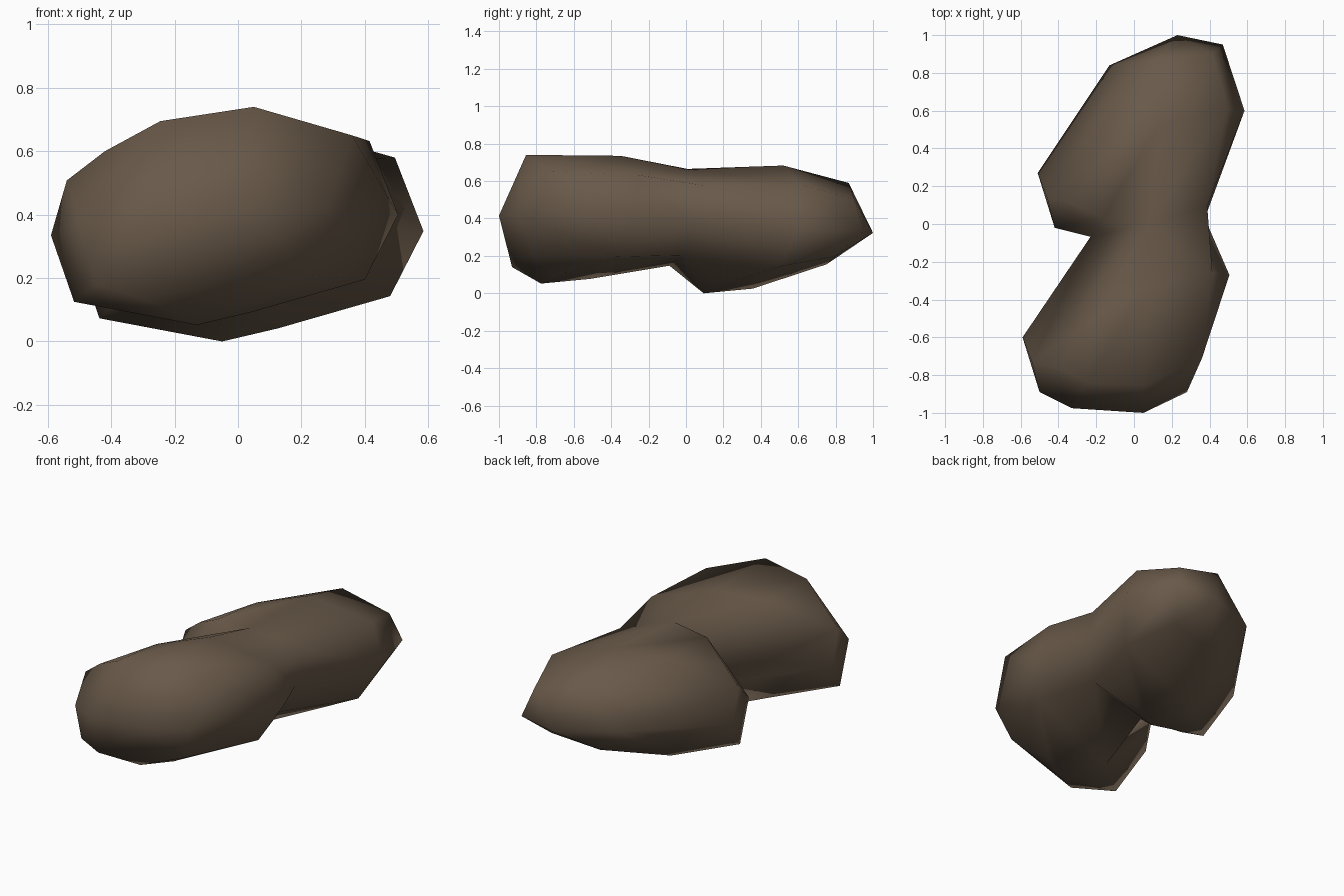
import bpy, bmesh
from mathutils import Vector

if "Cube" in bpy.data.objects:
    bpy.data.objects.remove(bpy.data.objects["Cube"])

# one muted brown colour for the stone
stone = bpy.data.materials.new("brown stone")
stone.diffuse_color = (0.14, 0.10, 0.067, 1)
stone.use_nodes = True
stone.node_tree.nodes["Principled BSDF"].inputs["Base Color"].default_value = stone.diffuse_color

# corner points of one boulder, wrapped with a convex hull
FRONT_END = [(0.05, -0.855, 0.74), (0.36, -0.71, 0.65), (0.28, -0.89, 0.42),
             (0.22, -0.82, 0.21), (-0.313, -0.93, 0.14), (-0.33, -0.975, 0.38),
             (0.05, -1.0, 0.415)]
BACK_END = [(0.03, 0.0, 0.642), (0.335, 0.03, 0.555), (0.39, 0.08, 0.385),
            (0.285, -0.07, 0.25), (-0.014, -0.118, 0.207), (-0.21, -0.03, 0.40),
            (0.15, 0.13, 0.375)]
BODY = [
    # top
    (-0.245, -0.84, 0.695), (0.05, -0.35, 0.735), (-0.21, -0.50, 0.68),
    (0.415, -0.255, 0.632), (-0.42, -0.76, 0.60), (-0.54, -0.73, 0.508),
    # belt
    (-0.59, -0.60, 0.335), (-0.50, -0.89, 0.37), (0.505, -0.27, 0.40),
    (-0.42, -0.39, 0.30),
    # underside
    (-0.517, -0.778, 0.125), (-0.45, -0.90, 0.18), (-0.13, -0.775, 0.052),
    (0.045, -0.70, 0.093), (-0.226, -0.513, 0.077), (0.40, -0.37, 0.195),
]
STEP = Vector((0.08, 0.87, -0.052))
N = len(FRONT_END)
bm = bmesh.new()


def add_boulder(offset):
    verts = [bm.verts.new(Vector(c) + offset) for c in FRONT_END + BACK_END + BODY]
    bmesh.ops.convex_hull(bm, input=verts)
    return verts


front = add_boulder(Vector())
back = add_boulder(STEP)
bmesh.ops.recalc_face_normals(bm, faces=bm.faces[:])

# weld the back end of the front boulder to the front end of the back one
pairs = list(zip(front[N:2 * N], back[:N]))
seam = {v for p in pairs for v in p}
inner = [f for f in bm.faces if all(v in seam for v in f.verts)]
bmesh.ops.delete(bm, geom=inner, context='FACES_ONLY')
for a, b in pairs:
    a.co = b.co = (a.co + b.co) / 2
bmesh.ops.weld_verts(bm, targetmap={b: a for a, b in pairs})
bmesh.ops.delete(bm, geom=[e for e in bm.edges if not e.link_faces], context='EDGES')
bmesh.ops.delete(bm, geom=[v for v in bm.verts if not v.link_faces], context='VERTS')
for f in bm.faces:
    f.smooth = True

# the joined pair of boulders
mesh = bpy.data.meshes.new("joined_boulders")
bm.to_mesh(mesh)
bm.free()
mesh.materials.append(stone)
bpy.context.collection.objects.link(bpy.data.objects.new("joined_boulders", mesh))
